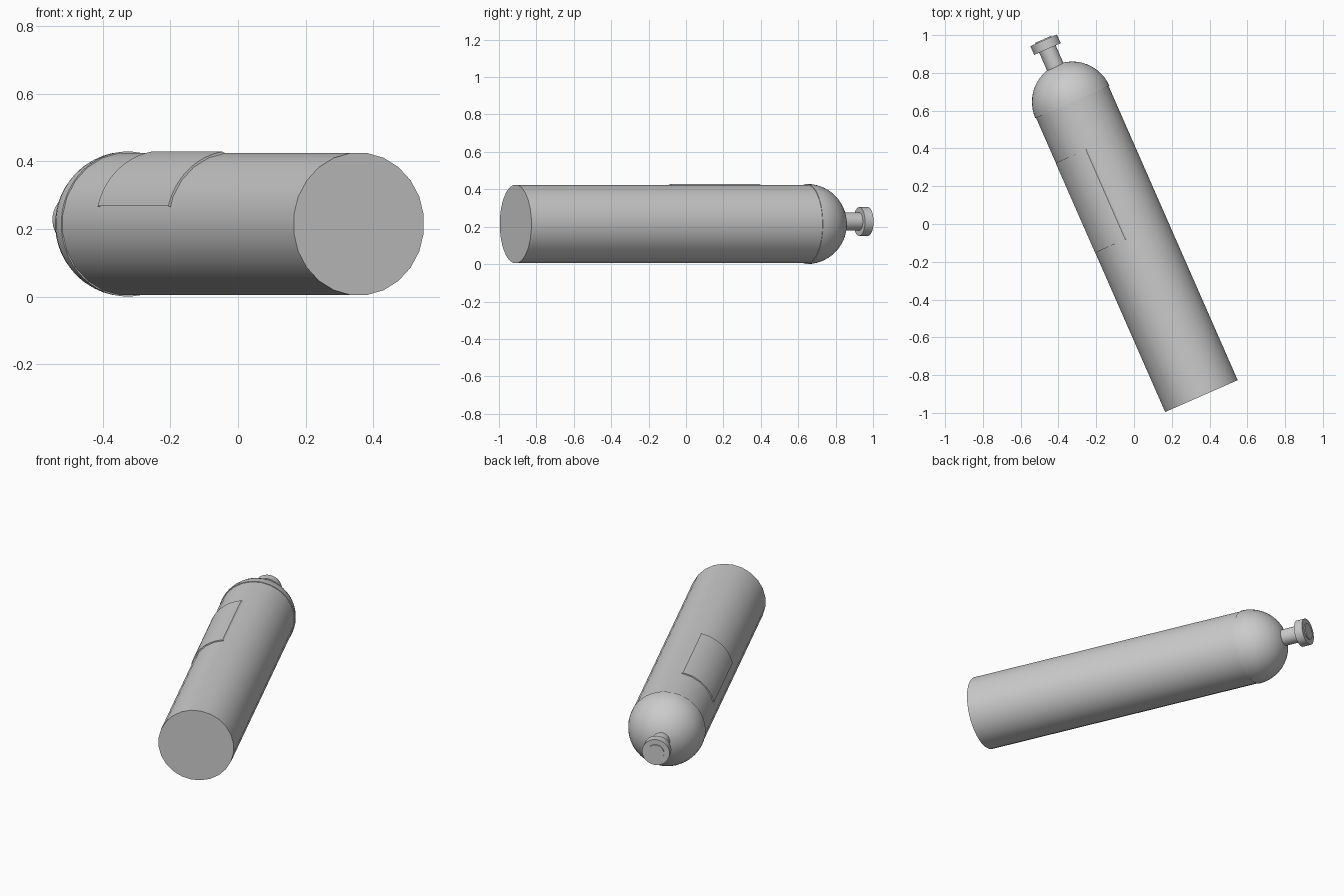
import bpy, bmesh
from math import sin, cos, pi, radians
from mathutils import Vector

if "Cube" in bpy.data.objects:
    bpy.data.objects.remove(bpy.data.objects["Cube"])

ANG = radians(23.7)
AXIS = Vector((-sin(ANG), cos(ANG), 0))    # along the tank
SIDE = Vector((cos(ANG), sin(ANG), 0))     # across the tank
BASE = Vector((0.357, -0.911, 0.2145))     # centre of the flat end
R = 0.2115


def place(t, r, a, off=(0, 0)):
    return (BASE + AXIS * t + SIDE * (r * cos(a) + off[0])
            + Vector((0, 0, r * sin(a) + off[1])))


def finish(name, bm):
    bmesh.ops.recalc_face_normals(bm, faces=bm.faces)
    me = bpy.data.meshes.new(name)
    bm.to_mesh(me)
    bm.free()
    ob = bpy.data.objects.new(name, me)
    bpy.context.collection.objects.link(ob)
    bpy.ops.object.select_all(action='DESELECT')
    ob.select_set(True)
    bpy.context.view_layer.objects.active = ob
    bpy.ops.object.shade_smooth_by_angle(angle=radians(35))
    return ob


def skin(bm, rings, closed):
    n = len(rings[0])
    for a, b in zip(rings, rings[1:]):
        for i in range(n if closed else n - 1):
            j = (i + 1) % n
            bm.faces.new((a[i], a[j], b[j], b[i]))


def lathe(name, profile, n, off=(0, 0)):
    """Revolve (distance, radius) pairs about the tank axis and cap both ends."""
    bm = bmesh.new()
    rings = [[bm.verts.new(place(t, r, 2 * pi * (i + 0.5) / n, off)) for i in range(n)]
             for t, r in profile]
    skin(bm, rings, True)
    bm.faces.new(rings[0])
    bm.faces.new(rings[-1])
    return finish(name, bm)


# Straight body
lathe("tank_body", [(0, R), (1.70, R)], 24)

# Rounded shoulder
dome = [(1.70 + 0.2145 * sin(k * pi / 24), 0.2145 * cos(k * pi / 24)) for k in range(12)]
lathe("tank_dome", dome + [(1.9142, 0.006)], 48)

# Valve neck and knob, set slightly off the axis
OFF = (-0.008, 0.013)
lathe("valve_neck", [(1.86, 0.048), (2.02, 0.048)], 32, OFF)
lathe("valve_knob", [(2.01, 0.077), (2.06, 0.077)], 32, OFF)
lathe("knob_button", [(2.05, 0.047), (2.066, 0.047)], 32, OFF)

# Thin curved panel wrapped on the upper side
bm = bmesh.new()
N = 20
rings = []
for t, lift in ((0.921, 0), (0.921, 1), (1.441, 1), (1.441, 0)):
    row = []
    for i in range(N + 1):
        a = pi - radians(14 + 70 * i / N)
        r = 0.217 if lift and i < N else 0.208
        row.append(bm.verts.new(place(t, r, a)))
    rings.append(row)
skin(bm, rings, False)
finish("side_panel", bm)
